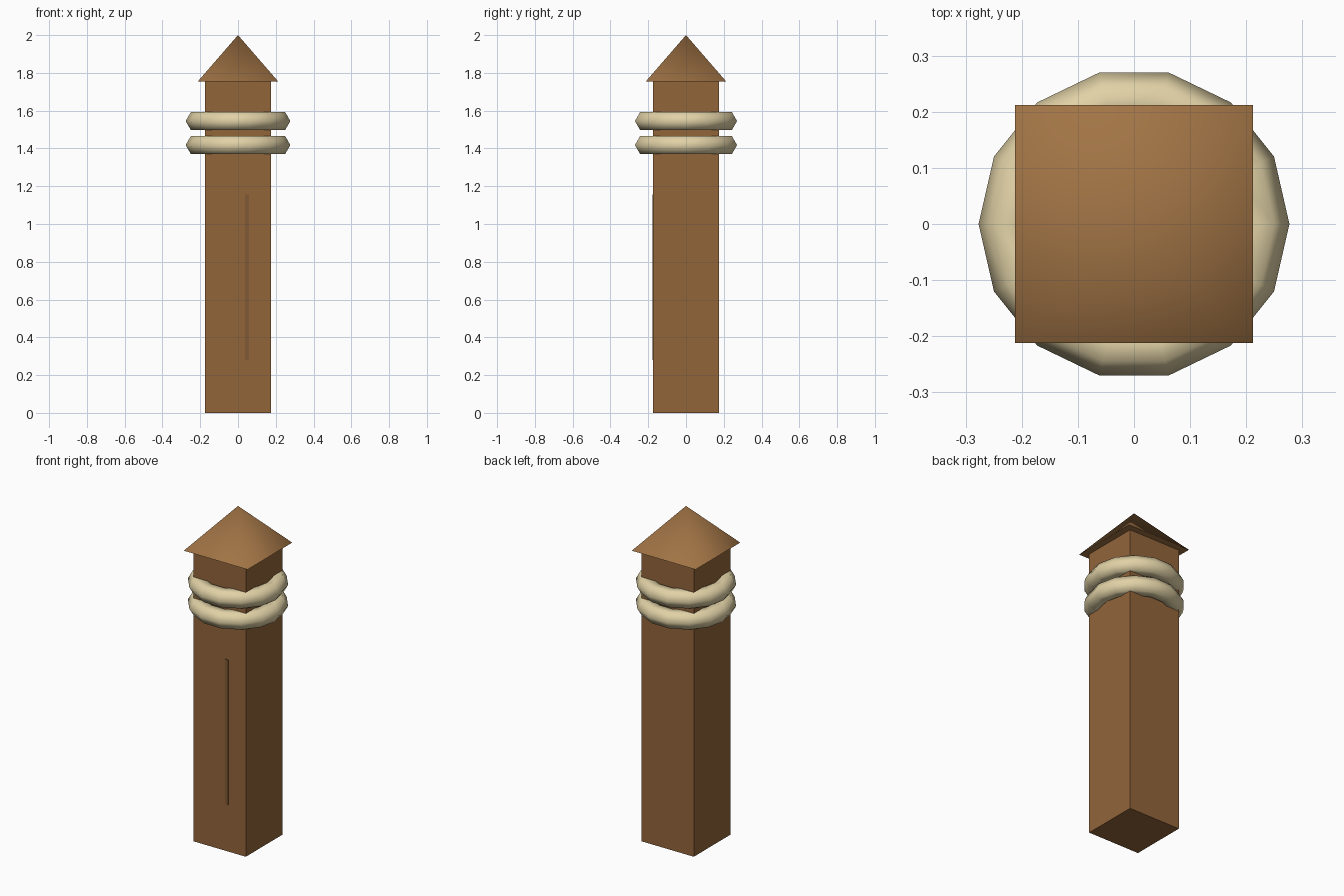
import bpy
import math

if "Cube" in bpy.data.objects:
    bpy.data.objects.remove(bpy.data.objects["Cube"])


def material(name, rgb):
    m = bpy.data.materials.new(name)
    m.diffuse_color = (*rgb, 1)
    m.use_nodes = True
    m.node_tree.nodes["Principled BSDF"].inputs["Base Color"].default_value = m.diffuse_color
    return m


WOOD = material("wood", (0.29, 0.13, 0.042))
CAP = material("cap_wood", (0.36, 0.175, 0.06))
DARK = material("dark_wood", (0.22, 0.10, 0.035))
ROPE = material("rope", (0.75, 0.64, 0.38))


def finish(name, mat, angle=None):
    o = bpy.context.object
    o.name = name
    o.data.materials.append(mat)
    bpy.ops.object.transform_apply(location=False, rotation=True, scale=True)
    if angle:
        bpy.ops.object.shade_smooth_by_angle(angle=math.radians(angle))
    return o


def box(name, mat, lo, hi):
    bpy.ops.mesh.primitive_cube_add(size=1, location=[(a + b) / 2 for a, b in zip(lo, hi)])
    bpy.context.object.scale = [b - a for a, b in zip(lo, hi)]
    return finish(name, mat)


# square post
W = 0.1735
box("post", WOOD, (-W, -W, 0), (W, W, 1.755))

# thin crack strip on the front face
box("crack", DARK, (0.037, -W - 0.005, 0.28), (0.057, -W + 0.005, 1.155))

# pyramid cap
bpy.ops.mesh.primitive_cone_add(vertices=4, radius1=0.2125 * math.sqrt(2), radius2=0,
                                depth=0.245, location=(0, 0, 1.8775),
                                rotation=(0, 0, math.pi / 4))
finish("cap", CAP, 75)

# two rope rings
for i, z in enumerate((1.418, 1.545)):
    bpy.ops.mesh.primitive_torus_add(major_segments=14, minor_segments=6,
                                     major_radius=0.223, minor_radius=0.054,
                                     location=(0, 0, z))
    finish(f"rope_ring_{i + 1}", ROPE, 75)
